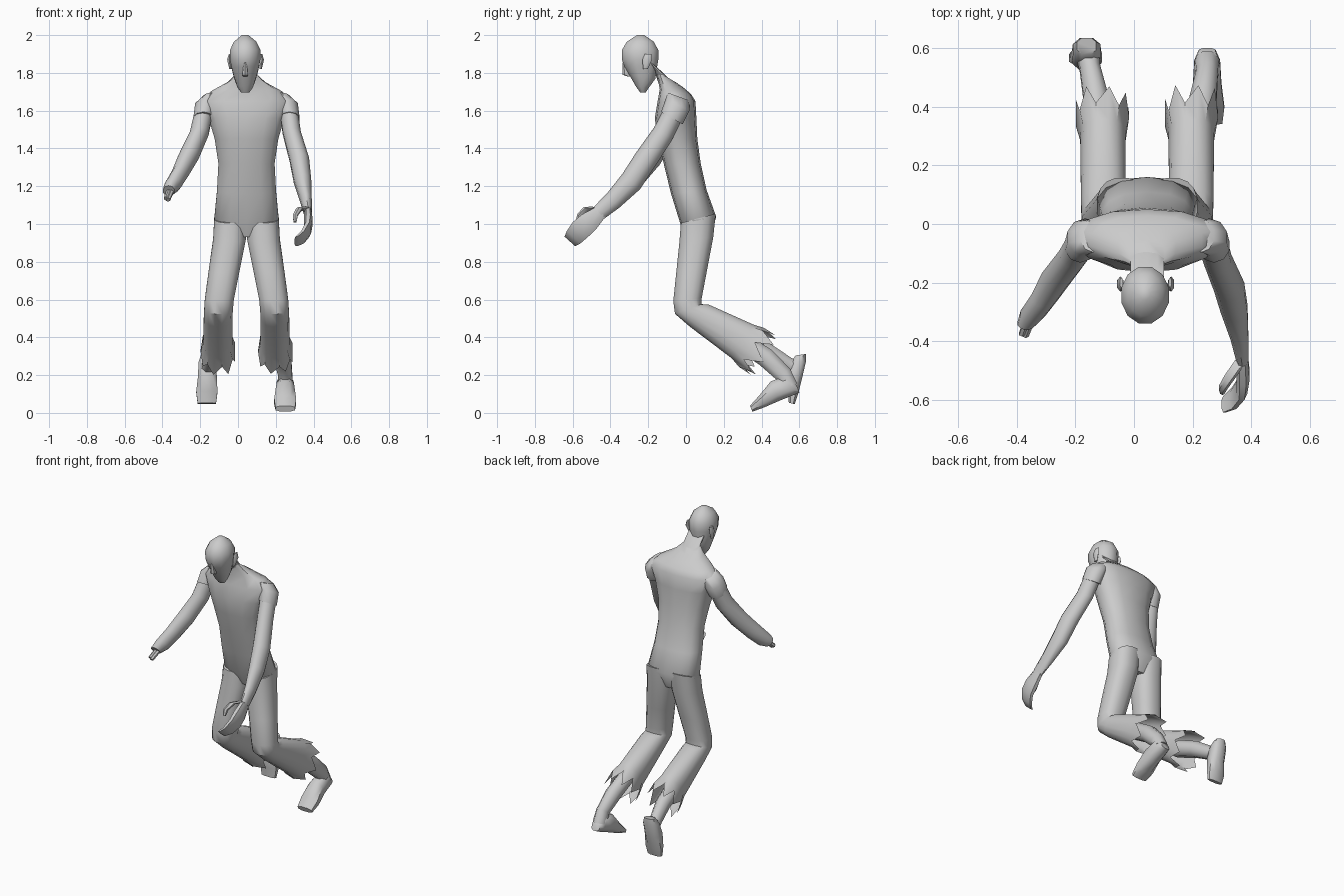
import bpy, bmesh, math, random
from mathutils import Vector

random.seed(4)
CX = 0.045  # body centre line


def loft(name, rings, n=10, sq=1.0, jag=None, angle=50):
    """Skin rings (x, y, z, half width, half depth, tilt about x in degrees)."""
    bm = bmesh.new()
    loops = []
    for k, (x, y, z, rx, rd, t) in enumerate(rings):
        t = math.radians(t)
        u, v = Vector((1, 0, 0)), Vector((0, math.cos(t), math.sin(t)))
        w = u.cross(v)
        loop = []
        for i in range(n):
            a = math.tau * (i + 0.5) / n
            c, s = math.cos(a), math.sin(a)
            p = Vector((x, y, z))
            p += u * rx * math.copysign(abs(c) ** sq, c)
            p += v * rd * math.copysign(abs(s) ** sq, s)
            if jag and k == len(rings) - 1:  # torn edge
                p -= w * (jag * random.uniform(0.6, 1.1) if i % 2 else -jag * 0.3)
            loop.append(bm.verts.new(p))
        loops.append(loop)
    for a, b in zip(loops, loops[1:]):
        for i in range(n):
            j = (i + 1) % n
            bm.faces.new((a[i], a[j], b[j], b[i]))
    bm.faces.new(loops[0])
    if not jag:
        bm.faces.new(loops[-1])
    bmesh.ops.recalc_face_normals(bm, faces=bm.faces)
    me = bpy.data.meshes.new(name)
    bm.to_mesh(me)
    bm.free()
    ob = bpy.data.objects.new(name, me)
    bpy.context.collection.objects.link(ob)
    bpy.ops.object.select_all(action='DESELECT')
    ob.select_set(True)
    bpy.context.view_layer.objects.active = ob
    bpy.ops.object.shade_smooth_by_angle(angle=math.radians(angle))
    return ob


# Torso, leaning forward
loft("torso", [(CX, y, z, rx, ry, t) for y, z, rx, ry, t in [
    (.06, .93, .09, .06, 0), (.065, 1.02, .175, .097, 10), (.015, 1.17, .16, .095, 5),
    (-.02, 1.32, .152, .098, 0), (-.045, 1.45, .172, .105, 0), (-.055, 1.56, .205, .11, 0),
    (-.05, 1.65, .245, .1, 0), (-.055, 1.70, .19, .085, -10), (-.08, 1.745, .1, .075, -20),
    (-.105, 1.78, .062, .06, -30)]], n=14, sq=.85)

# Neck and head
loft("neck", [(CX, -.08, 1.71, .075, .07, -25), (-0.0 + CX, -.12, 1.785, .06, .062, -35),
              (CX, -.19, 1.86, .06, .06, -40)], n=10)
loft("head", [(CX - .007, y, z, rx, ry, t) for y, z, rx, ry, t in [
    (-.228, 1.695, .022, .014, 0), (-.233, 1.725, .043, .036, -10), (-.232, 1.78, .062, .073, -10),
    (-.24, 1.825, .074, .088, -5), (-.243, 1.87, .083, .1, 0), (-.243, 1.92, .084, .1, 0),
    (-.242, 1.965, .062, .074, 0), (-.24, 2.0, .018, .02, 0)]], n=12)
loft("nose", [(CX - .007, -.325, 1.855, .008, .012, 0), (CX - .007, -.313, 1.79, .018, .022, 0),
              (CX - .007, -.295, 1.78, .012, .012, 0)], n=6)
for s in (-1, 1):
    loft("ear", [(CX - .005 + s * .08, -.215, 1.82, .007, .012, 0),
                 (CX - .005 + s * .087, -.205, 1.87, .012, .026, 0),
                 (CX - .005 + s * .083, -.2, 1.9, .006, .018, 0)], n=6)

# Trouser legs: thigh, bent knee, shin with torn hem
for s in (-1, 1):
    loft("trouser_leg", [(CX + s * dx, y, z, rx, ry, t) for dx, y, z, rx, ry, t in [
        (.086, .065, 1.03, .086, .097, 15), (.09, .055, .92, .088, .092, 8),
        (.119, .03, .75, .083, .083, 4), (.144, .008, .6, .078, .077, 6),
        (.148, .012, .55, .077, .076, 20), (.15, .07, .515, .077, .078, 50),
        (.151, .30, .378, .079, .108, 57), (.152, .365, .335, .092, .125, 57)]],
        n=16, sq=.85, jag=.07, angle=40)

# Shin and flat foot, positive x side
loft("shin_a", [(.215, .28, .385, .05, .055, 57), (.235, .42, .295, .05, .055, 50),
                (.25, .515, .205, .04, .05, 40), (.25, .545, .14, .045, .05, 20)], n=8)
loft("foot_a", [(.25, .592, .13, .03, .025, 112), (.25, .55, .145, .047, .058, 112),
                (.25, .47, .115, .052, .06, 112), (.25, .40, .06, .062, .036, 112),
                (.25, .345, .022, .055, .018, 112)], n=8, sq=.8)

# Shin and foot standing on its toes, negative x side
loft("shin_b", [(-.115, .28, .385, .05, .055, 57), (-.13, .43, .32, .046, .052, 57),
                (-.15, .53, .26, .038, .045, 50), (-.16, .585, .235, .042, .045, 40)], n=8)
loft("foot_b", [(-.162, .608, .308, .035, .03, 8), (-.162, .595, .27, .05, .042, 0),
                (-.162, .57, .19, .053, .048, -12), (-.165, .567, .11, .06, .03, -12),
                (-.165, .56, .05, .052, .017, -12)], n=8, sq=.8)

# Sleeves over the shoulders
for s in (-1, 1):
    loft("sleeve", [(CX + s * .185, -.04, 1.675, .045, .06, -20),
                    (CX + s * .215, -.045, 1.63, .06, .07, -25),
                    (CX + s * .228, -.075, 1.56, .055, .066, -30)], n=10)

# Complete arm
loft("arm_a", [(.265, -.05, 1.62, .05, .055, -25), (.285, -.12, 1.48, .05, .058, -33),
               (.325, -.215, 1.34, .054, .062, -35), (.342, -.29, 1.225, .048, .062, -42),
               (.36, -.385, 1.125, .032, .05, -49), (.37, -.46, 1.06, .022, .042, -49)], n=10)
loft("hand_a", [(.37, -.45, 1.065, .02, .038, -49), (.372, -.515, 1.01, .024, .058, -47),
                (.368, -.56, .97, .02, .06, -44), (.342, -.595, .93, .017, .052, -42),
                (.31, -.615, .908, .012, .04, -42)], n=8, sq=.8)
loft("thumb", [(.36, -.475, 1.08, .018, .022, -35), (.325, -.525, 1.08, .018, .02, -30),
               (.303, -.56, 1.045, .015, .017, -25), (.302, -.575, 1.01, .009, .01, -20)], n=6)

# Severed arm with bone stump
loft("arm_b", [(-.175, -.05, 1.62, .05, .055, -25), (-.205, -.105, 1.48, .052, .058, -35),
               (-.262, -.18, 1.355, .055, .058, -45), (-.305, -.25, 1.27, .046, .056, -50),
               (-.345, -.305, 1.205, .044, .05, -52), (-.367, -.34, 1.175, .032, .036, -52)], n=10)
for x, y, z in [(-.382, -.375, 1.135), (-.37, -.38, 1.128)]:
    loft("arm_bone", [(x + .022, y + .06, z + .055, .014, .016, -48),
                      (x, y, z, .012, .014, -48)], n=6)
